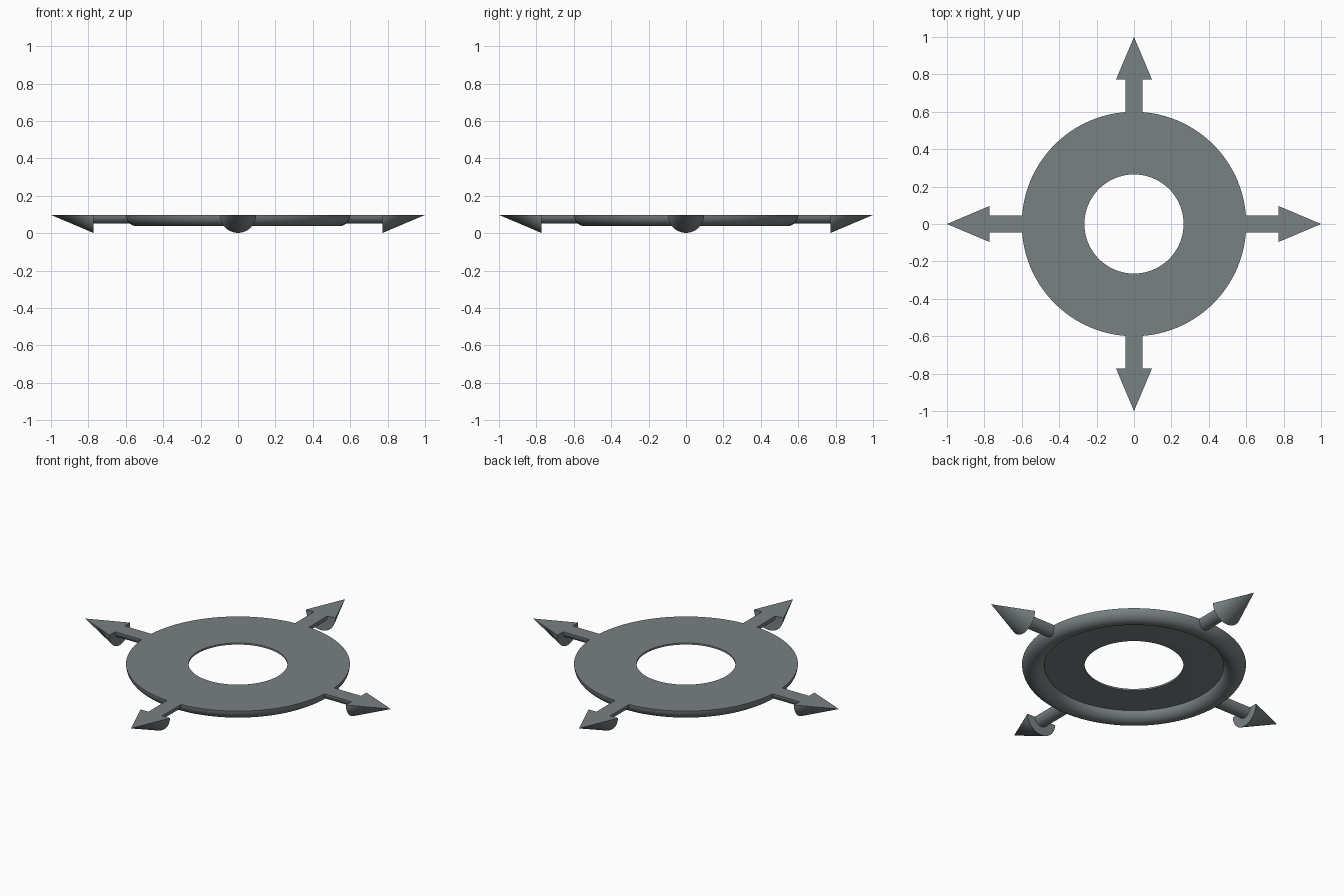
import bpy
import bmesh
from math import pi, cos, sin, radians
from mathutils import Matrix, Vector

cube = bpy.data.objects.get("Cube")
if cube:
    bpy.data.objects.remove(cube)

TOP = 0.098          # height of the flat upper side
RIM, TUBE = 0.54, 0.06
HOLE, PLATE = 0.265, 0.01

grey = bpy.data.materials.new("slate grey")
grey.use_nodes = True
colour = (0.19, 0.22, 0.225, 1)
grey.diffuse_color = colour
grey.node_tree.nodes["Principled BSDF"].inputs["Base Color"].default_value = colour


def finish(bm, name):
    bmesh.ops.remove_doubles(bm, verts=bm.verts, dist=1e-5)
    bmesh.ops.recalc_face_normals(bm, faces=bm.faces)
    mesh = bpy.data.meshes.new(name)
    bm.to_mesh(mesh)
    bm.free()
    mesh.materials.append(grey)
    obj = bpy.data.objects.new(name, mesh)
    bpy.context.collection.objects.link(obj)
    bpy.ops.object.select_all(action="DESELECT")
    obj.select_set(True)
    bpy.context.view_layer.objects.active = obj
    bpy.ops.object.shade_smooth_by_angle(angle=radians(35))
    return obj


def spin(bm, points, axis, angle, steps, closed):
    verts = [bm.verts.new(p) for p in points]
    edges = [bm.edges.new(pair) for pair in zip(verts, verts[1:])]
    if closed:
        edges.append(bm.edges.new((verts[-1], verts[0])))
    bmesh.ops.spin(bm, geom=verts + edges, cent=(0, 0, 0), axis=axis,
                   angle=angle, steps=steps, use_duplicate=False)


# Ring: thin plate with a half-round rim hanging below its outer edge
arc = [(RIM + TUBE * cos(a), 0, TOP - TUBE * sin(a))
       for a in [pi * 0.947 * i / 16 for i in range(17)]]
profile = [(HOLE, 0, TOP)] + arc + [(RIM - TUBE, 0, TOP - PLATE), (HOLE, 0, TOP - PLATE)]
bm = bmesh.new()
spin(bm, profile, (0, 0, 1), 2 * pi, 128, True)
finish(bm, "ring")

# Arrows: half-round shaft and half cone, cut flat on the upper side
outline = [(0.58, 0.0), (0.58, 0.045), (0.773, 0.045), (0.773, TOP - 0.002), (1.0, 0.0)]
for i, side in enumerate(("left", "back", "right", "front")):
    bm = bmesh.new()
    spin(bm, [(x, r, 0) for x, r in outline], (-1, 0, 0), pi, 32, False)
    bmesh.ops.remove_doubles(bm, verts=bm.verts, dist=1e-5)
    # flat upper faces of shaft and head
    for a, b in ((0.58, 0.773), (0.773, 1.0)):
        radius = 0.045 if a < 0.7 else TOP - 0.002
        corners = [(a, -radius, 0), (a, radius, 0)]
        corners += [(b, radius, 0), (b, -radius, 0)] if a < 0.7 else [(b, 0, 0)]
        bm.faces.new([bm.verts.new(c) for c in corners])
    bmesh.ops.transform(bm, verts=bm.verts,
                        matrix=Matrix.Translation(Vector((0, 0, TOP)))
                        @ Matrix.Rotation(i * pi / 2, 4, "Z"))
    finish(bm, side + "_arrow")
